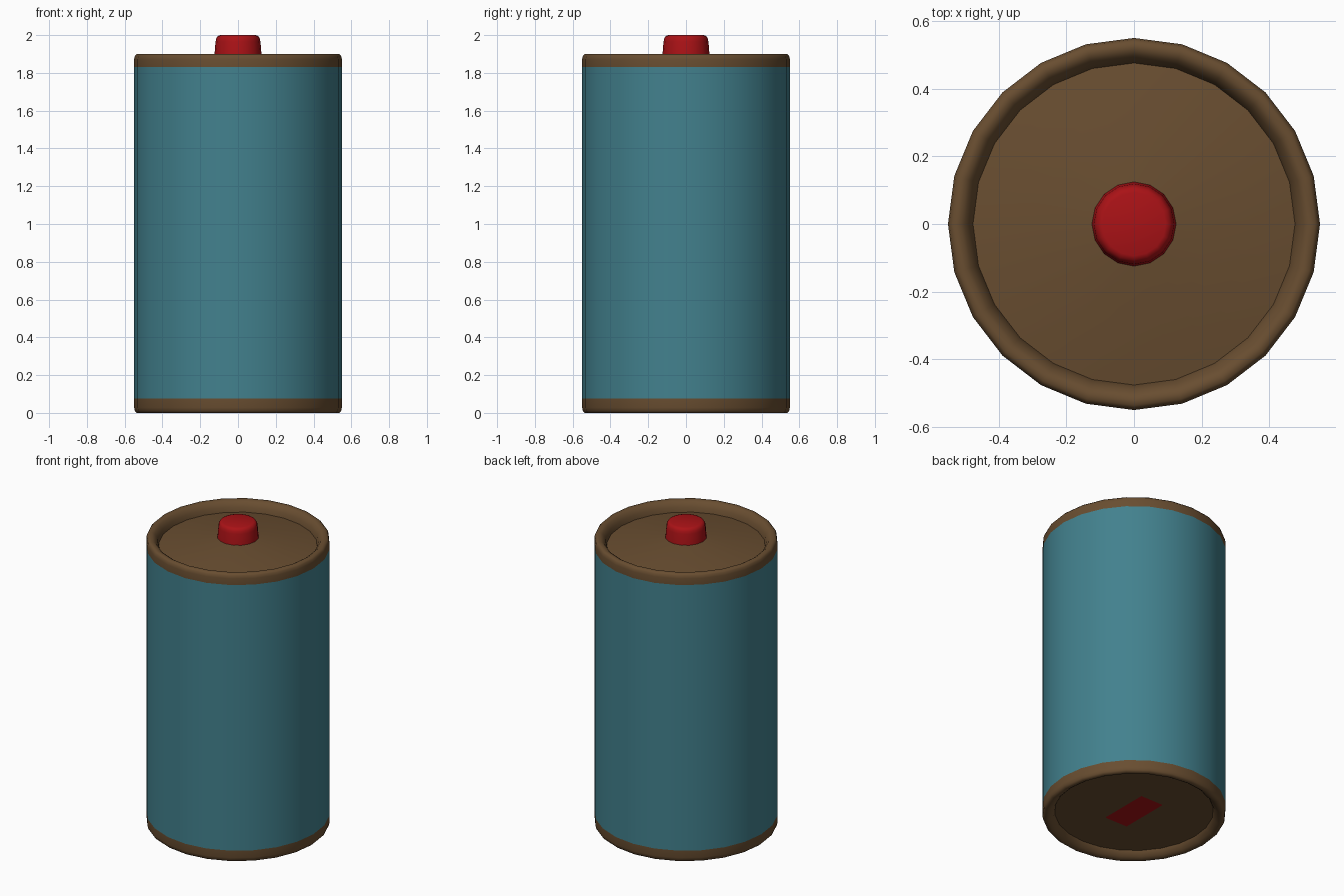
import bpy, bmesh, math

if "Cube" in bpy.data.objects:
    bpy.data.objects.remove(bpy.data.objects["Cube"])


def material(name, color):
    m = bpy.data.materials.new(name)
    m.diffuse_color = color
    m.use_nodes = True
    m.node_tree.nodes["Principled BSDF"].inputs["Base Color"].default_value = m.diffuse_color
    return m


teal = material("teal", (0.055, 0.22, 0.27, 1))
brown = material("brown", (0.14, 0.075, 0.03, 1))
red = material("red", (0.4, 0.006, 0.008, 1))


def finish(name, bm, mat, angle=40):
    me = bpy.data.meshes.new(name)
    bm.to_mesh(me)
    bm.free()
    ob = bpy.data.objects.new(name, me)
    bpy.context.collection.objects.link(ob)
    me.materials.append(mat)
    bpy.ops.object.select_all(action='DESELECT')
    ob.select_set(True)
    bpy.context.view_layer.objects.active = ob
    bpy.ops.object.shade_smooth_by_angle(angle=math.radians(angle))
    return ob


def lathe(name, profile, sides, mat, angle=40):
    """Turn an (r, z) profile, listed bottom to top, around z."""
    bm = bmesh.new()
    rings = []
    for r, z in profile:
        n = sides if r > 0 else 1
        rings.append([bm.verts.new((r * math.cos(2 * math.pi * i / sides),
                                    r * math.sin(2 * math.pi * i / sides), z))
                      for i in range(n)])
    for a, b in zip(rings, rings[1:]):
        for i in range(sides):
            j = (i + 1) % sides
            quad = [a[i % len(a)], a[j % len(a)], b[j % len(b)], b[i % len(b)]]
            bm.faces.new(list(dict.fromkeys(quad)))
    return finish(name, bm, mat, angle)


# Wrapped body
lathe("body_wrap", [(0.55, 0.075), (0.55, 1.83)], 24, teal)

# Top cap: rounded rim, sloped recess wall, shallow conical floor
lathe("top_cap", [(0.55, 1.83), (0.55, 1.872), (0.546, 1.89), (0.536, 1.9),
                  (0.516, 1.9), (0.5, 1.89), (0.483, 1.865), (0.476, 1.835),
                  (0.12, 1.895), (0, 1.897)], 24, brown, 50)

# Bottom cap: matching rim around a flat recessed floor
lathe("bottom_cap", [(0, 0.04), (0.476, 0.04), (0.483, 0.025), (0.5, 0.01),
                     (0.516, 0), (0.536, 0), (0.546, 0.01), (0.55, 0.028),
                     (0.55, 0.075)], 24, brown, 50)

# Terminal button
lathe("terminal_button", [(0.125, 1.89), (0.119, 1.965), (0.115, 1.982),
                          (0.107, 1.995), (0.094, 2.0), (0, 2.0)], 16, red, 50)

# Flat contact strip under the base
bm = bmesh.new()
w, l, z = 0.083, 0.168, 0.037
bm.faces.new([bm.verts.new(p) for p in
              ((-w, -l, z), (-w, l, z), (w, l, z), (w, -l, z))])
finish("base_contact", bm, red)
